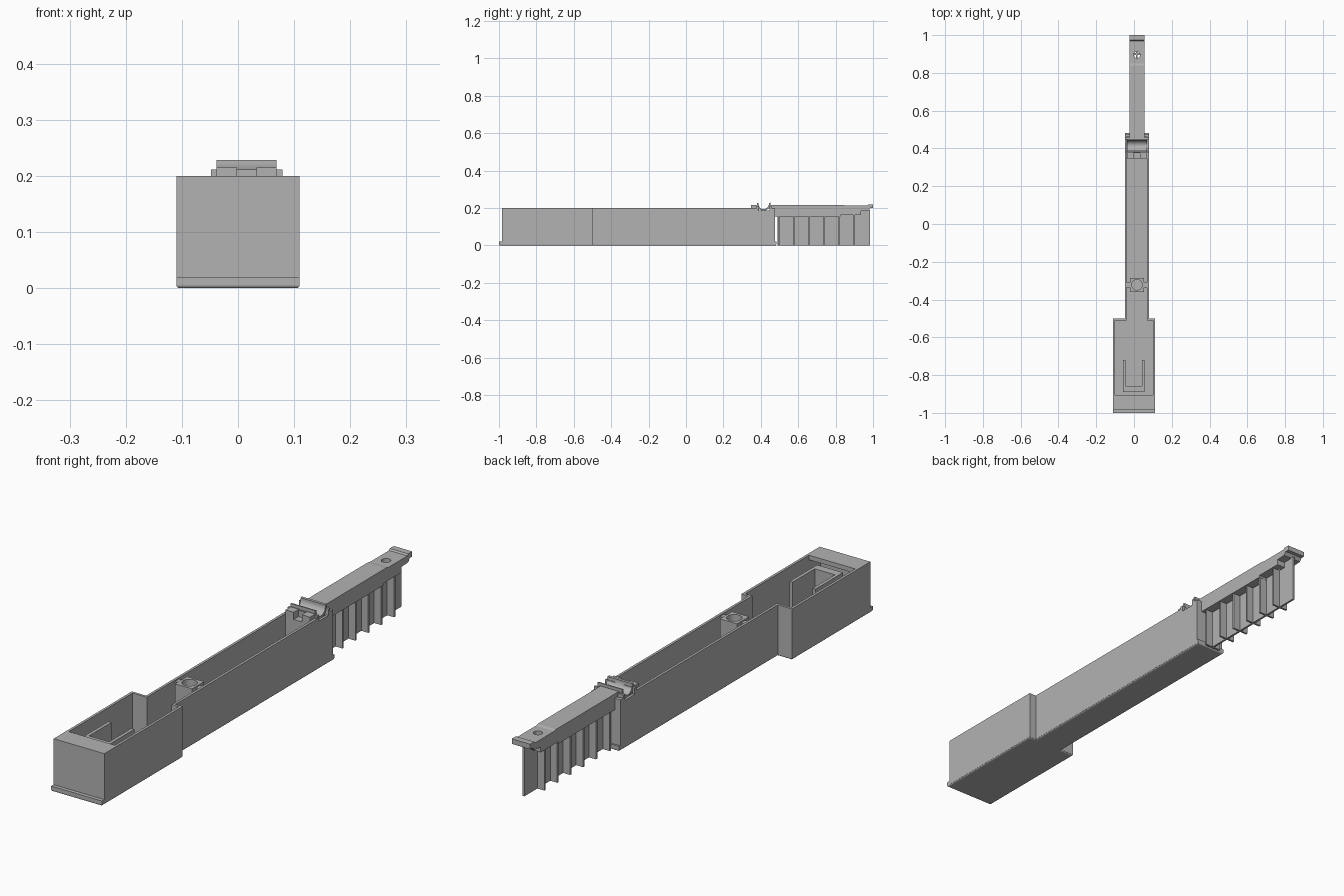
import bpy, bmesh, math
from mathutils import Vector

old = bpy.data.objects.get("Cube")
if old:
    bpy.data.objects.remove(old, do_unlink=True)

grey = bpy.data.materials.new("plain grey")
grey.use_nodes = True
grey.diffuse_color = (0.45, 0.45, 0.45, 1)
grey.node_tree.nodes["Principled BSDF"].inputs["Base Color"].default_value = (0.45, 0.45, 0.45, 1)

MID = 0.0155          # centre line of the offset narrow body
WALL = 0.01
FLOOR = 0.012


def prism(name, outline, lo, hi, axis="z", round_bottom=0):
    """Extrude an outline along z, or a (y, z) outline along x."""
    bm = bmesh.new()
    place = (lambda a, b: (a, b, lo)) if axis == "z" else (lambda a, b: (lo, a, b))
    face = bm.faces.new([bm.verts.new(place(a, b)) for a, b in outline])
    ext = bmesh.ops.extrude_face_region(bm, geom=[face])
    shift = Vector((0, 0, hi - lo)) if axis == "z" else Vector((hi - lo, 0, 0))
    bmesh.ops.translate(bm, vec=shift, verts=[v for v in ext["geom"] if isinstance(v, bmesh.types.BMVert)])
    bmesh.ops.recalc_face_normals(bm, faces=bm.faces)
    if round_bottom:
        edges = [e for e in bm.edges if all(abs(v.co.z - lo) < 1e-5 for v in e.verts)]
        bmesh.ops.bevel(bm, geom=edges, offset=round_bottom, segments=3, profile=0.5, affect="EDGES")
    mesh = bpy.data.meshes.new(name)
    bm.to_mesh(mesh)
    bm.free()
    mesh.materials.append(grey)
    ob = bpy.data.objects.new(name, mesh)
    bpy.context.collection.objects.link(ob)
    return ob


def box(name, x, y, z):
    return prism(name, [(x[0], y[0]), (x[1], y[0]), (x[1], y[1]), (x[0], y[1])], *z)


def cut(target, cutter):
    cutter.hide_render = True
    cutter.hide_set(True)
    mod = target.modifiers.new("cut", "BOOLEAN")
    mod.operation = "DIFFERENCE"
    mod.solver = "EXACT"
    mod.object = cutter


def arc(cx, cy, r, a0, a1, n):
    return [(cx + r * math.cos(math.radians(a0 + (a1 - a0) * i / n)),
             cy + r * math.sin(math.radians(a0 + (a1 - a0) * i / n))) for i in range(n + 1)]


def circle(cx, cy, r):
    return arc(cx, cy, r, 0, 360, 24)[:-1]


def body_outline(front, back, inset=0):
    """Wide front chamber stepping in to the long narrow body."""
    w, n, step = 0.11 - inset, 0.064 - inset, -0.5 - inset
    return [(-w, front), (w, front), (w, step), (MID + n, step), (MID + n, back),
            (MID - n, back), (MID - n, step), (-w, step)]


# Open tray with a rounded base lip
tray = prism("tray_body", body_outline(-0.985, 0.472), 0.004, 0.2)
lip = prism("base_lip", body_outline(-1.0, 0.483), 0, 0.02, round_bottom=0.006)
cavity = prism("cavity_cutter", body_outline(-0.985 + WALL, 0.472 - WALL, WALL), FLOOR, 0.3)
cut(tray, cavity)
cut(lip, cavity)

# Notch across the walls for the cradle
cut(tray, box("notch_cutter", (-0.2, 0.2), (0.378, 0.455), (0.187, 0.3)))

# Front cover over the wide chamber
box("front_cover", (-0.105, 0.105), (-0.98, -0.905), (0.182, 0.2))

# U-shaped holder in the wide chamber
prism("u_holder", [(-0.058, -0.89), (0.055, -0.89), (0.055, -0.72), (0.042, -0.72),
                   (0.042, -0.858), (-0.045, -0.858), (-0.045, -0.72), (-0.058, -0.72)], 0.008, 0.18)

# Low floor ribs
for y in (-0.595, -0.09, 0.19):
    half = 0.105 if y < -0.5 else 0.06
    centre = 0 if y < -0.5 else MID
    box("floor_rib", (centre - half, centre + half), (y - 0.004, y + 0.004), (0.008, 0.018))

# Screw post tied to both walls
post = box("screw_post", (MID - 0.037, MID + 0.037), (-0.36, -0.285), (0.008, 0.2))
cut(post, prism("post_hole_cutter", circle(MID, -0.322, 0.028), 0.05, 0.3))
for side in (-1, 1):
    a, b = MID + side * 0.035, MID + side * 0.058
    box("post_web", (min(a, b), max(a, b)), (-0.335, -0.31), (0.008, 0.195))

# Notched support block in front of the cradle
box("support_block", (MID - 0.055, MID + 0.055), (0.348, 0.385), (0.008, 0.187))
for side in (-1, 1):
    a, b = MID + side * 0.0175, MID + side * 0.0535
    box("support_ear", (min(a, b), max(a, b)), (0.348, 0.39), (0.185, 0.215))

# Half-round cradle with side flanges
trough = arc(0.415, 0.222, 0.036, 170, 370, 20) + arc(0.415, 0.222, 0.028, 370, 170, 20)
cradle = prism("cradle", trough, MID - 0.0535, MID + 0.0535, axis="x")
cradle.data.shade_smooth()
cradle.data.set_sharp_from_angle(angle=math.radians(40))
for y in (0.382, 0.452):
    box("cradle_flange", (MID - 0.064, MID + 0.064), (y - 0.005, y + 0.005), (0.183, 0.212))
box("back_flange", (MID - 0.064, MID + 0.064), (0.462, 0.476), (0.012, 0.2))

# Rear rail with a stepped underside and a tip overhang
rail = prism("rear_rail", [(0.45, 0.19), (0.465, 0.155), (0.825, 0.155), (0.825, 0.163), (0.935, 0.163),
                           (0.935, 0.185), (0.975, 0.187), (0.985, 0.2), (1.0, 0.2), (1.0, 0.22),
                           (0.975, 0.22), (0.97, 0.214), (0.85, 0.214), (0.84, 0.217), (0.45, 0.217)],
             MID - 0.04, MID + 0.04, axis="x")
cut(rail, prism("rail_hole_cutter", circle(MID, 0.895, 0.017), 0.1, 0.3))

# Central web and cross ribs hanging below the rail
box("rail_web", (MID - 0.004, MID + 0.004), (0.49, 0.985), (0, 0.165))
box("web_end", (MID - 0.004, MID + 0.004), (0.93, 0.985), (0, 0.19))
for y in (0.495, 0.58, 0.66, 0.74, 0.82, 0.9):
    box("rail_rib", (MID - 0.034, MID + 0.034), (y - 0.004, y + 0.004), (0, 0.164))
